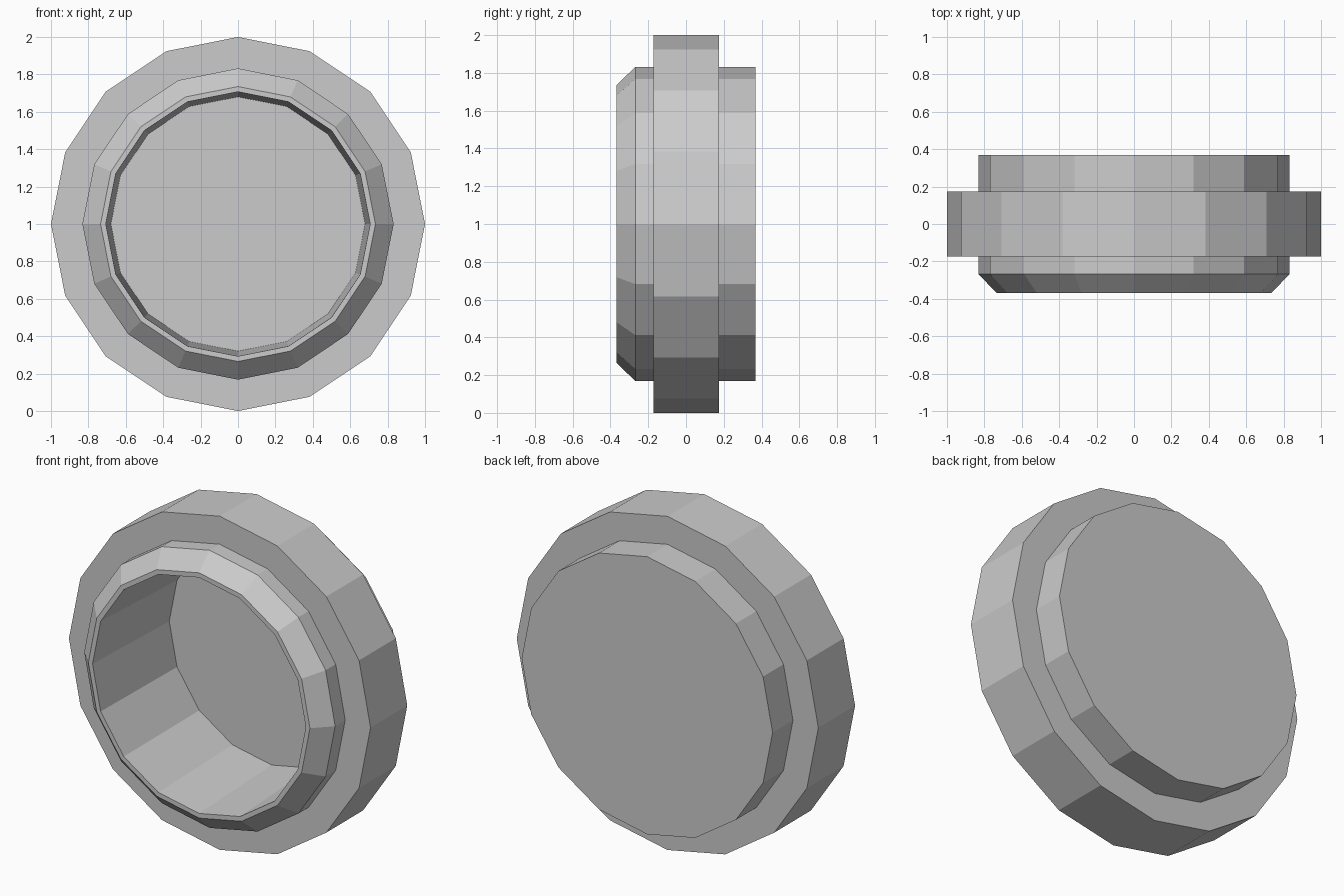
import bpy, bmesh
from math import pi, sin, cos

if "Cube" in bpy.data.objects:
    bpy.data.objects.remove(bpy.data.objects["Cube"])

SIDES = 16


def lathe(name, profile, centre_z):
    """Revolve (radius, y) points around the y axis; both ends are capped."""
    bm = bmesh.new()
    rings = [[bm.verts.new((r * sin(2 * pi * i / SIDES), y,
                            centre_z + r * cos(2 * pi * i / SIDES)))
              for i in range(SIDES)] for r, y in profile]
    for a, b in zip(rings, rings[1:]):
        for i in range(SIDES):
            j = (i + 1) % SIDES
            bm.faces.new((a[i], a[j], b[j], b[i]))
    bm.faces.new(rings[0])
    bm.faces.new(rings[-1])
    bmesh.ops.recalc_face_normals(bm, faces=bm.faces)
    mesh = bpy.data.meshes.new(name)
    bm.to_mesh(mesh)
    bm.free()
    obj = bpy.data.objects.new(name, mesh)
    bpy.context.collection.objects.link(obj)
    return obj


# Flanged cup: recess floor, tapered inner wall, rim, chamfer, flange, closed back
lathe("flanged_cup", [
    (0.68, 0.32),     # recess floor
    (0.707, -0.368),  # rim inner edge
    (0.735, -0.368),  # rim outer edge
    (0.832, -0.268),  # end of chamfer
    (0.832, -0.173),  # front of flange
    (1.0, -0.173),
    (1.0, 0.175),     # back of flange
    (0.832, 0.175),
    (0.832, 0.368),   # back cap
], 1.0)
